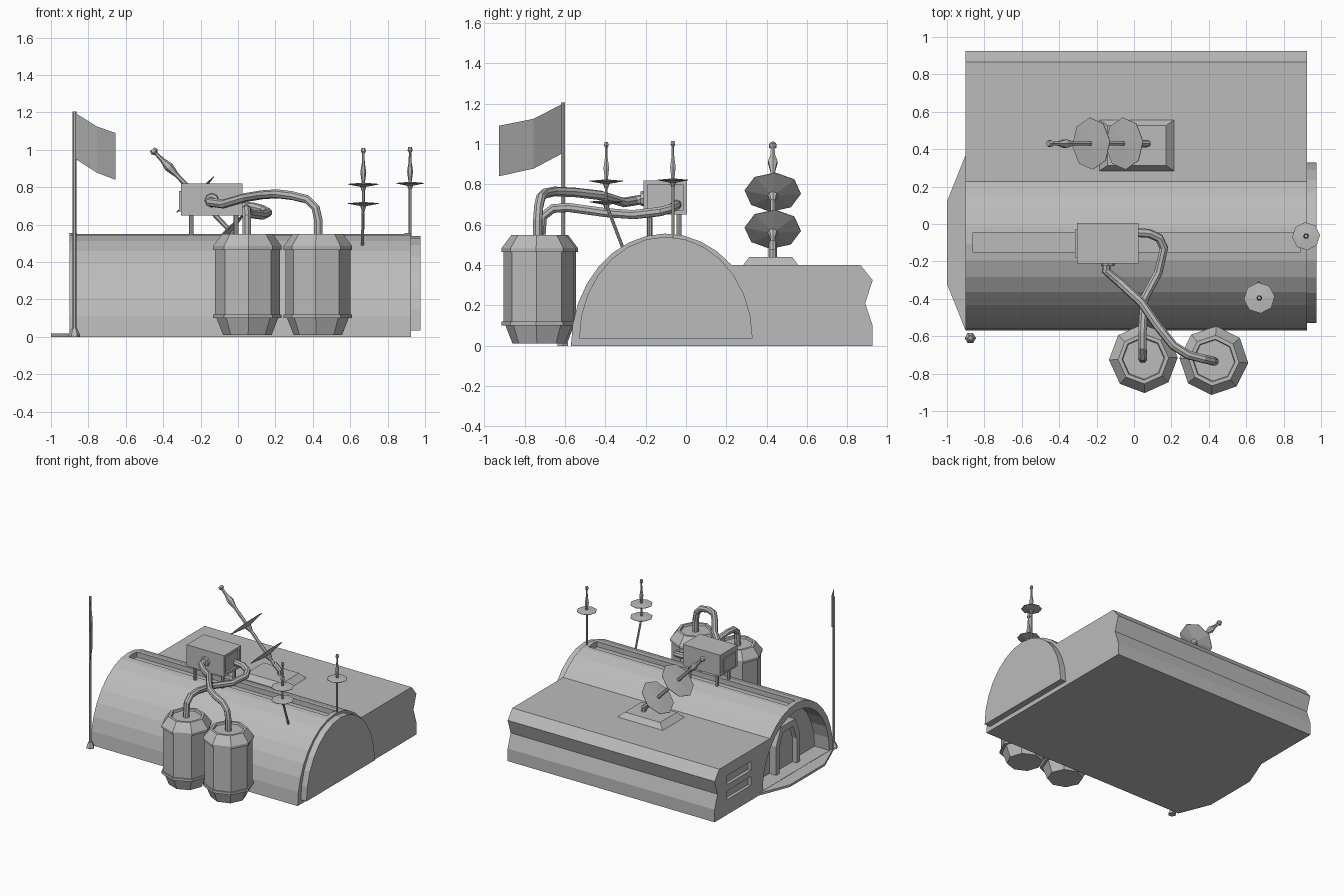
import bpy, bmesh
from math import sin, cos, pi, radians
from mathutils import Vector, Matrix

cube = bpy.data.objects.get("Cube")
if cube:
    bpy.data.objects.remove(cube)

grey = bpy.data.materials.new("plain_grey")
grey.use_nodes = True
COLOUR = (0.5, 0.5, 0.5, 1)
grey.diffuse_color = COLOUR
grey.node_tree.nodes["Principled BSDF"].inputs["Base Color"].default_value = COLOUR


def finish(name, bm):
    bmesh.ops.recalc_face_normals(bm, faces=bm.faces)
    mesh = bpy.data.meshes.new(name)
    bm.to_mesh(mesh)
    bm.free()
    mesh.materials.append(grey)
    ob = bpy.data.objects.new(name, mesh)
    bpy.context.collection.objects.link(ob)
    return ob


def prism(name, pts, x0, x1):
    """Extrude a (y, z) outline along x."""
    bm = bmesh.new()
    face = bm.faces.new([bm.verts.new((x0, y, z)) for y, z in pts])
    bmesh.ops.solidify  # closed solid is made from the two caps and a skirt
    far = [bm.verts.new((x1, y, z)) for y, z in pts]
    near = list(face.verts)
    bm.faces.new(far)
    for i in range(len(pts)):
        j = (i + 1) % len(pts)
        bm.faces.new((near[i], near[j], far[j], far[i]))
    return finish(name, bm)


def box(name, lo, hi, taper=1.0):
    """Box between two corners, with an optionally narrowed top."""
    bm = bmesh.new()
    bmesh.ops.create_cube(bm, size=1)
    lo, hi = Vector(lo), Vector(hi)
    scale = Matrix.Diagonal(hi - lo)
    for v in bm.verts:
        k = taper if v.co.z > 0 else 1
        v.co = scale @ Vector((v.co.x * k, v.co.y * k, v.co.z)) + (lo + hi) / 2
    return finish(name, bm)


def lathe(name, profile, start, axis=(0, 0, 1), sides=8, turn=0.0):
    """Revolve (radius, distance) points about an axis."""
    bm = bmesh.new()
    rot = Vector((0, 0, 1)).rotation_difference(Vector(axis)).to_matrix()
    rings = []
    for r, h in profile:
        ring = []
        for i in range(sides):
            a = turn + 2 * pi * i / sides
            ring.append(bm.verts.new(rot @ Vector((r * cos(a), r * sin(a), h)) + Vector(start)))
        rings.append(ring)
    for a, b in zip(rings, rings[1:]):
        for i in range(sides):
            j = (i + 1) % sides
            bm.faces.new((a[i], a[j], b[j], b[i]))
    bm.faces.new(rings[0])
    bm.faces.new(rings[-1])
    return finish(name, bm)


def pipe(name, pts, radius):
    cu = bpy.data.curves.new(name, "CURVE")
    cu.dimensions = "3D"
    cu.bevel_depth = radius
    cu.bevel_resolution = 2
    cu.use_fill_caps = True
    sp = cu.splines.new("POLY")
    sp.points.add(len(pts) - 1)
    for p, co in zip(sp.points, pts):
        p.co = (*co, 1)
    sp.use_smooth = False
    cu.materials.append(grey)
    bpy.context.collection.objects.link(bpy.data.objects.new(name, cu))


def arch(ry, rz, base, end=0, steps=14, mid=-0.1):
    angles = [radians(180 + (end - 180) * i / steps) for i in range(steps + 1)]
    return [(mid + ry * cos(a), base + rz * sin(a)) for a in angles]


def cut(target, cutter):
    mod = target.modifiers.new(cutter.name, "BOOLEAN")
    mod.operation = "DIFFERENCE"
    mod.solver = "EXACT"
    mod.object = cutter
    cutter.hide_render = True
    cutter.hide_viewport = True


# Main building: vaulted hall joined to a flat annex
X0, X1 = -0.9, 0.925
outline = arch(0.47, 0.556, 0, 46, 12)
outline += [(0.865, 0.4), (0.925, 0.325), (0.888, 0.21), (0.925, 0.1), (0.925, 0)]
hall = prism("hall_and_annex", outline, X0, X1)

# Roof trench, entrance recess and annex vents
cut(hall, box("trench_cutter", (-0.86, -0.15, 0.51), (0.89, -0.045, 0.7)))
cut(hall, prism("entrance_cutter", arch(0.42, 0.475, 0.02), X0 - 0.1, X0 + 0.13))
for i, z in enumerate((0.155, 0.275)):
    cut(hall, box(f"vent_cutter_{i}", (X0 - 0.1, 0.47, z - 0.035), (X0 + 0.025, 0.77, z + 0.035)))

# End plate, entrance apron and door
prism("end_plate", arch(0.43, 0.505, 0.035), X1 - 0.01, 0.975)
bm = bmesh.new()
apron = [(X0, -0.57), (-1, -0.32), (-1, 0.12), (X0, 0.37)]
low = [bm.verts.new((x, y, 0)) for x, y in apron]
top = [bm.verts.new((x, y, 0.018)) for x, y in apron]
bm.faces.new(low)
bm.faces.new(top)
for i in range(4):
    j = (i + 1) % 4
    bm.faces.new((low[i], low[j], top[j], top[i]))
finish("entrance_apron", bm)


def door_shape(w, h):
    half = [(w, 0.02), (w, h * 0.65), (w * 0.6, h)]
    return [(-0.1 - y, z) for y, z in half] + [(-0.1 + y, z) for y, z in reversed(half)]


frame = prism("door_frame", door_shape(0.15, 0.38), X0 + 0.07, X0 + 0.14)
cut(frame, prism("door_cutter", door_shape(0.11, 0.33), X0, X0 + 0.11))

# Storage tanks
TANK = [(0.13, 0.01), (0.165, 0.1), (0.184, 0.1), (0.184, 0.12), (0.174, 0.12), (0.174, 0.465),
        (0.184, 0.465), (0.184, 0.485), (0.135, 0.55), (0.115, 0.55), (0.11, 0.535)]
for side, x, y, turn in (("right", 0.05, -0.72, 2), ("left", 0.427, -0.73, -4)):
    lathe(f"tank_{side}", TANK, (x, y, 0), turn=radians(turn))

# Pump box on legs, with side panels and a front port
pump = box("pump_box", (-0.305, -0.21, 0.65), (0.025, 0.005, 0.82))
cut(pump, box("panel_cutter", (0.01, -0.19, 0.67), (0.1, -0.015, 0.8)))
box("pump_side_panel", (-0.315, -0.18, 0.67), (-0.3, -0.03, 0.78))
for x in (-0.25, -0.01):
    for y in (-0.18, -0.035):
        lathe("pump_leg", [(0.013, 0.5), (0.013, 0.66)], (x, y, 0))
lathe("pump_port", [(0.04, 0), (0.035, 0.02)], (-0.14, -0.205, 0.73), (0, -1, 0))

# Pipes from the pump to the tanks
pipe("pipe_left", [(-0.14, -0.19, 0.73), (-0.15, -0.25, 0.72), (-0.08, -0.31, 0.71), (0.04, -0.42, 0.745),
                   (0.13, -0.55, 0.76), (0.21, -0.65, 0.765), (0.29, -0.7, 0.755), (0.37, -0.72, 0.735),
                   (0.415, -0.73, 0.69), (0.43, -0.735, 0.62), (0.43, -0.735, 0.52)], 0.024)
pipe("pipe_right", [(0, -0.045, 0.7), (0.08, -0.05, 0.695), (0.135, -0.075, 0.68), (0.16, -0.13, 0.665),
                    (0.13, -0.26, 0.65), (0.055, -0.4, 0.66), (0.045, -0.58, 0.685), (0.045, -0.66, 0.68),
                    (0.047, -0.71, 0.64), (0.047, -0.72, 0.52)], 0.024)


# Masts: a thin rod with a spindle and a knob, carrying dishes
def mast(name, base, axis, length, dishes, r, dish_r):
    rod = [(r, 0), (r, length - 0.19), (r * 2, length - 0.13), (r, length - 0.08),
           (r * 0.8, length - 0.03), (r * 1.7, length - 0.018), (r * 1.2, length)]
    lathe(name, rod, base, axis, 6)
    k = dish_r / 0.08
    dish = [(r, -0.035 * k), (r * 2, -0.012 * k), (dish_r, 0), (dish_r, 0.003), (r, 0.009)]
    for i, d in enumerate(dishes):
        p = Vector(base) + Vector(axis).normalized() * d
        lathe(f"{name}_dish_{i}", dish, p, axis, 8, radians(5))


mast("antenna_tall", (0.92, -0.065, 0.5), (0, 0, 1), 0.515, [0.32], 0.008, 0.075)
mast("antenna_double", (0.67, -0.395, 0.69), (0, 0, 1), 0.32, [0.022, 0.125], 0.008, 0.083)
pipe("antenna_double_strut", [(0.67, -0.395, 0.7), (0.665, -0.315, 0.49)], 0.008)

# Tilted dish mast on its plinth
box("dish_plinth", (-0.19, 0.28, 0.395), (0.22, 0.56, 0.44), 0.76)
pipe("dish_stub", [(0.07, 0.43, 0.42), (0.07, 0.43, 0.47), (0.02, 0.43, 0.51)], 0.02)
mast("dish_mast", (0.07, 0.43, 0.45), (-0.69, 0, 0.72), 0.765, [0.175, 0.43], 0.013, 0.14)

# Flag, pole and foot
lathe("flag_pole", [(0.011, 0), (0.011, 1.205)], (-0.875, -0.61, 0), sides=6)
lathe("flag_pole_foot", [(0.03, 0), (0.03, 0.012), (0.015, 0.045)], (-0.875, -0.61, 0), sides=6)
bm = bmesh.new()
cols = [[bm.verts.new((x, y, z)) for z in (z0, z1)] for x, y, z0, z1 in (
    (-0.875, -0.61, 0.955, 1.2), (-0.755, -0.755, 0.878, 1.125), (-0.655, -0.928, 0.84, 1.09))]
for a, b in zip(cols, cols[1:]):
    bm.faces.new((a[0], b[0], b[1], a[1]))
finish("flag", bm)
